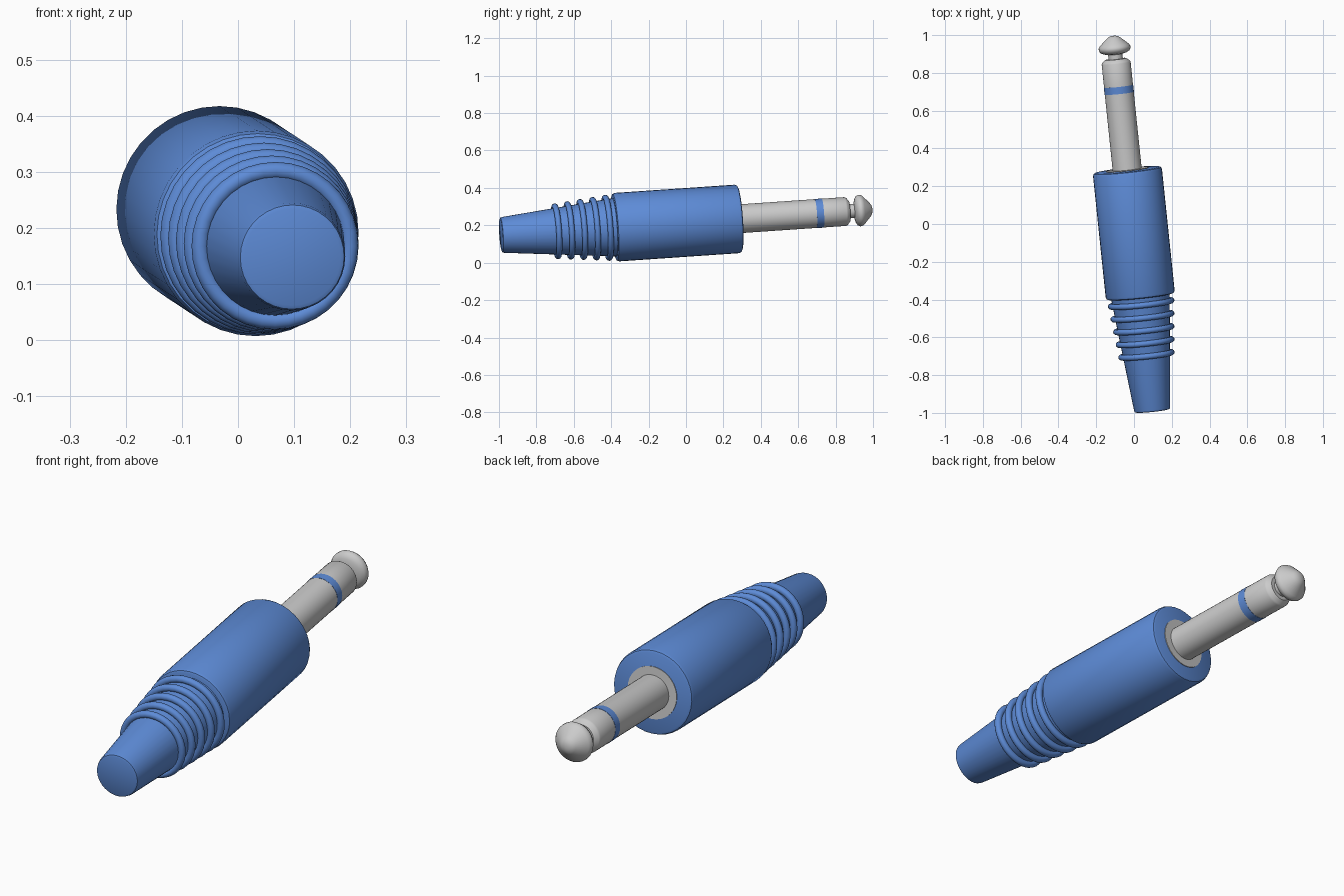
import bpy, bmesh, math
from mathutils import Vector

if "Cube" in bpy.data.objects:
    bpy.data.objects.remove(bpy.data.objects["Cube"])

# The plug's axis is slightly tilted: lathe along local z, then aim at AXIS
AXIS = Vector((-0.207, 1.99, 0.136)).normalized()
CENTRE = Vector((-0.006, 0.0, 0.2155))
SEG = 36

blue = bpy.data.materials.new("blue_plastic")
blue.diffuse_color = (0.11, 0.26, 0.68, 1)
blue.use_nodes = True
blue.node_tree.nodes["Principled BSDF"].inputs["Base Color"].default_value = blue.diffuse_color


def lathe(name, profile, mat=None, closed=False):
    """Spin (radius, station) points around the axis; ends are capped unless the profile is a loop."""
    bm = bmesh.new()
    rings = [[bm.verts.new((r * math.cos(2 * math.pi * i / SEG),
                            r * math.sin(2 * math.pi * i / SEG), s))
              for i in range(SEG)] for r, s in profile]
    pairs = list(zip(rings, rings[1:]))
    if closed:
        pairs.append((rings[-1], rings[0]))
    else:
        bm.faces.new(rings[0])
        bm.faces.new(rings[-1])
    for a, b in pairs:
        for i in range(SEG):
            j = (i + 1) % SEG
            bm.faces.new((a[i], a[j], b[j], b[i]))
    bmesh.ops.recalc_face_normals(bm, faces=bm.faces)
    me = bpy.data.meshes.new(name)
    bm.to_mesh(me)
    bm.free()
    ob = bpy.data.objects.new(name, me)
    bpy.context.collection.objects.link(ob)
    ob.location = CENTRE
    ob.rotation_mode = 'QUATERNION'
    ob.rotation_quaternion = AXIS.to_track_quat('Z', 'Y')
    if mat:
        me.materials.append(mat)
    bpy.ops.object.select_all(action='DESELECT')
    ob.select_set(True)
    bpy.context.view_layer.objects.active = ob
    bpy.ops.object.shade_smooth_by_angle(angle=math.radians(35))
    return ob


def sleeve_radius(s):
    return 0.096 + (s + 0.985) * 0.1


# Tapered cable sleeve
lathe("cable_sleeve", [(0.086, -0.997), (0.093, -0.994), (0.096, -0.985),
                       (sleeve_radius(-0.36), -0.36)], blue)

# Grip rings around the sleeve
for k in range(5):
    s = -0.698 + k * 0.0685
    r = sleeve_radius(s) + 0.0095
    lathe(f"grip_ring_{k + 1}",
          [(r + 0.0155 * math.cos(a), s + 0.0155 * math.sin(a))
           for a in (2 * math.pi * i / 12 for i in range(12))], blue, closed=True)

# Main barrel with softened rims
lathe("barrel", [(0.170, -0.387), (0.179, -0.383), (0.1835, -0.372),
                 (0.1835, 0.274), (0.179, 0.285), (0.170, 0.289)], blue)

# Metal collar in the barrel's end
lathe("collar", [(0.113, 0.27), (0.113, 0.292)])

# Shaft, insulating band and chamfered front section
R = 0.077
lathe("shaft_rear", [(R, 0.28), (R, 0.699)])
lathe("insulator_band", [(R + 0.001, 0.698), (R + 0.001, 0.736)], blue)
lathe("shaft_front", [(R, 0.735), (R, 0.858), (0.073, 0.866), (0.056, 0.880)])

# Neck and tip
lathe("neck", [(0.038, 0.87), (0.038, 0.92)])
lathe("tip", [(0.036, 0.905), (0.062, 0.911), (0.078, 0.920), (0.0845, 0.933),
              (0.084, 0.944), (0.076, 0.956), (0.036, 0.992), (0.026, 0.999),
              (0.014, 1.003), (0.004, 1.004)])
